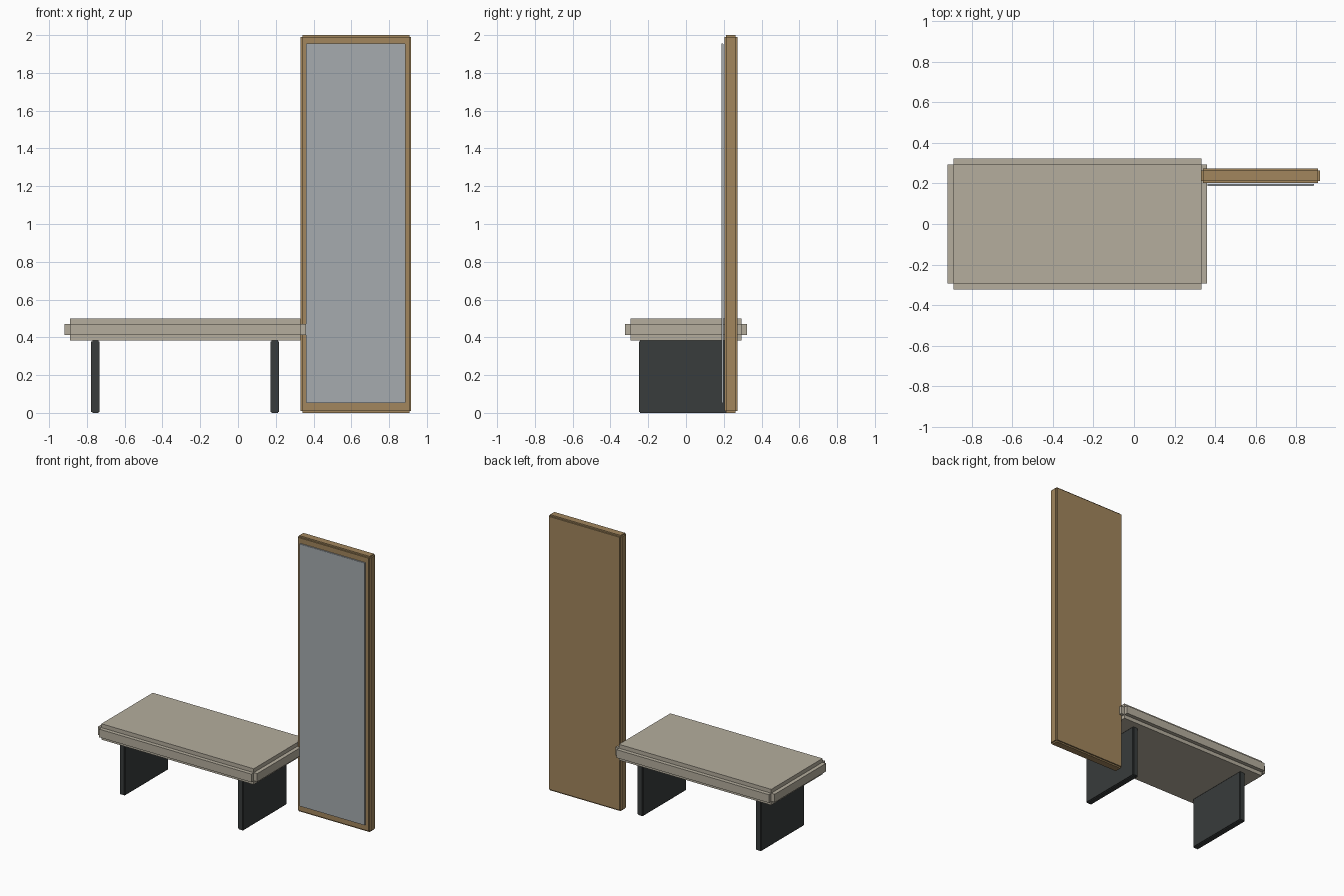
import bpy, bmesh
from mathutils import Matrix, Vector

if "Cube" in bpy.data.objects:
    bpy.data.objects.remove(bpy.data.objects["Cube"])


def material(name, rgb):
    m = bpy.data.materials.new(name)
    m.diffuse_color = (*rgb, 1)
    m.use_nodes = True
    m.node_tree.nodes["Principled BSDF"].inputs["Base Color"].default_value = m.diffuse_color
    return m


def stepped_box(name, lo, hi, step, mat):
    """Box with stepped edges: three crossing slabs, each full length along one axis."""
    lo, hi = Vector(lo), Vector(hi)
    centre, size = (lo + hi) / 2, hi - lo
    bm = bmesh.new()
    for axis in range(3):
        dims = [size[i] - (0 if i == axis else 2 * step) for i in range(3)]
        bmesh.ops.create_cube(bm, size=1, matrix=Matrix.Diagonal((*dims, 1)))
    mesh = bpy.data.meshes.new(name)
    bm.to_mesh(mesh)
    bm.free()
    mesh.materials.append(mat)
    obj = bpy.data.objects.new(name, mesh)
    obj.location = centre
    bpy.context.collection.objects.link(obj)
    return obj


fabric = material("fabric", (0.46, 0.42, 0.34))
metal = material("dark_metal", (0.04, 0.045, 0.045))
wood = material("wood", (0.36, 0.24, 0.11))
silver = material("mirror_silver", (0.38, 0.41, 0.43))

# Bench seat
stepped_box("bench_seat", (-0.918, -0.322, 0.384), (0.36, 0.322, 0.499), 0.028, fabric)

# Panel legs either side of the bench centre
for side, x in (("left", -0.755), ("right", 0.194)):
    stepped_box(side + "_leg", (x - 0.0225, -0.25, 0), (x + 0.0225, 0.25, 0.384), 0.006, metal)

# Standing mirror: backing frame and glass panel
stepped_box("mirror_frame", (0.331, 0.203, 0), (0.917, 0.273, 2.0), 0.01, wood)
stepped_box("mirror_glass", (0.361, 0.187, 0.052), (0.887, 0.198, 1.956), 0.002, silver)
